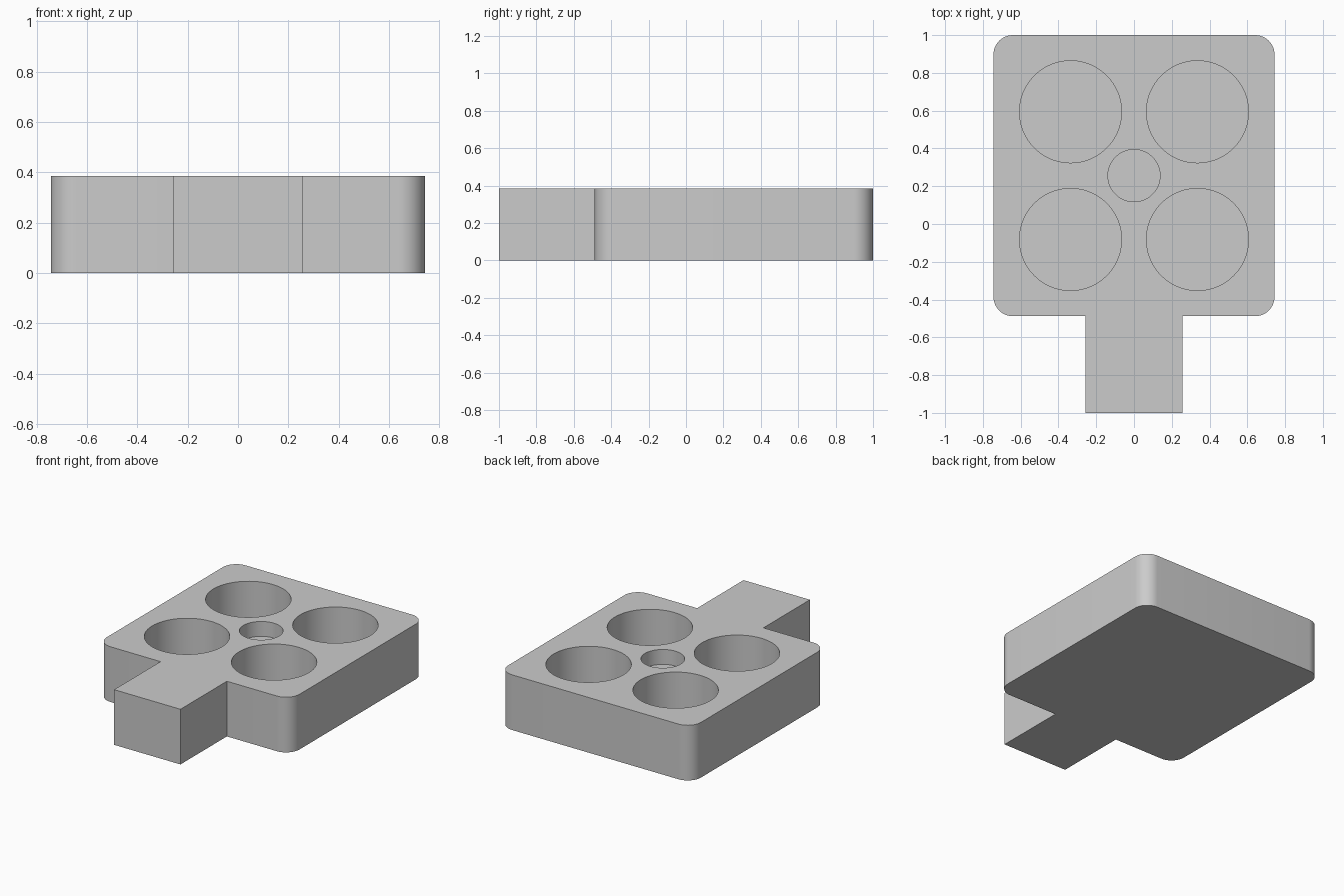
import bpy
import bmesh
from math import sin, cos, pi, radians

cube = bpy.data.objects.get("Cube")
if cube:
    bpy.data.objects.remove(cube, do_unlink=True)

HEIGHT = 0.385
HALF = 0.744          # half width of the square block
CENTRE_Y = 0.256      # middle of the square block
CORNER = 0.103        # corner radius
TAB = 0.256           # half width of the handle tab

grey = bpy.data.materials.new("plain grey")
grey.use_nodes = True
grey.diffuse_color = (0.6, 0.6, 0.6, 1)
grey.node_tree.nodes["Principled BSDF"].inputs["Base Color"].default_value = (0.6, 0.6, 0.6, 1)


def arc(cx, cy, start, steps=12):
    """Quarter circle of the corner radius."""
    return [(cx + CORNER * cos(start + pi / 2 * i / steps),
             cy + CORNER * sin(start + pi / 2 * i / steps)) for i in range(steps + 1)]


def add_object(name, bm):
    mesh = bpy.data.meshes.new(name)
    bmesh.ops.recalc_face_normals(bm, faces=bm.faces)
    bm.to_mesh(mesh)
    bm.free()
    mesh.materials.append(grey)
    obj = bpy.data.objects.new(name, mesh)
    bpy.context.collection.objects.link(obj)
    return obj


# Outline: rounded square with a square-ended tab at the front
inner = HALF - CORNER
front = CENTRE_Y - HALF
low, high = CENTRE_Y - inner, CENTRE_Y + inner
outline = [(-TAB, front), (-TAB, -1), (TAB, -1), (TAB, front)]
outline += arc(inner, low, -pi / 2) + arc(inner, high, 0)
outline += arc(-inner, high, pi / 2) + arc(-inner, low, pi)

bm = bmesh.new()
base = bm.faces.new([bm.verts.new((x, y, 0)) for x, y in outline])
top = bmesh.ops.extrude_face_region(bm, geom=[base], use_keep_orig=True)
bmesh.ops.translate(bm, vec=(0, 0, HEIGHT),
                    verts=[v for v in top["geom"] if isinstance(v, bmesh.types.BMVert)])
tray = add_object("holder_block", bm)

# Round wells: four large and deep, one small and shallow in the middle
wells = [(sx * 0.336, CENTRE_Y + sy * 0.338, 0.27, 0.308) for sx in (-1, 1) for sy in (-1, 1)]
wells.append((0, CENTRE_Y, 0.138, 0.104))

bm = bmesh.new()
for x, y, radius, depth in wells:
    made = bmesh.ops.create_cone(bm, cap_ends=True, segments=96, radius1=radius,
                                 radius2=radius, depth=2 * depth)
    bmesh.ops.translate(bm, verts=made["verts"], vec=(x, y, HEIGHT))
cutter = add_object("well_cutter", bm)

cut = tray.modifiers.new("wells", "BOOLEAN")
cut.operation = "DIFFERENCE"
cut.solver = "EXACT"
cut.object = cutter
bpy.ops.object.select_all(action="DESELECT")
bpy.context.view_layer.objects.active = tray
tray.select_set(True)
bpy.ops.object.modifier_apply(modifier=cut.name)
bpy.data.objects.remove(cutter, do_unlink=True)

# Smooth curved walls, crisp rims
bpy.ops.object.shade_smooth_by_angle(angle=radians(30))
